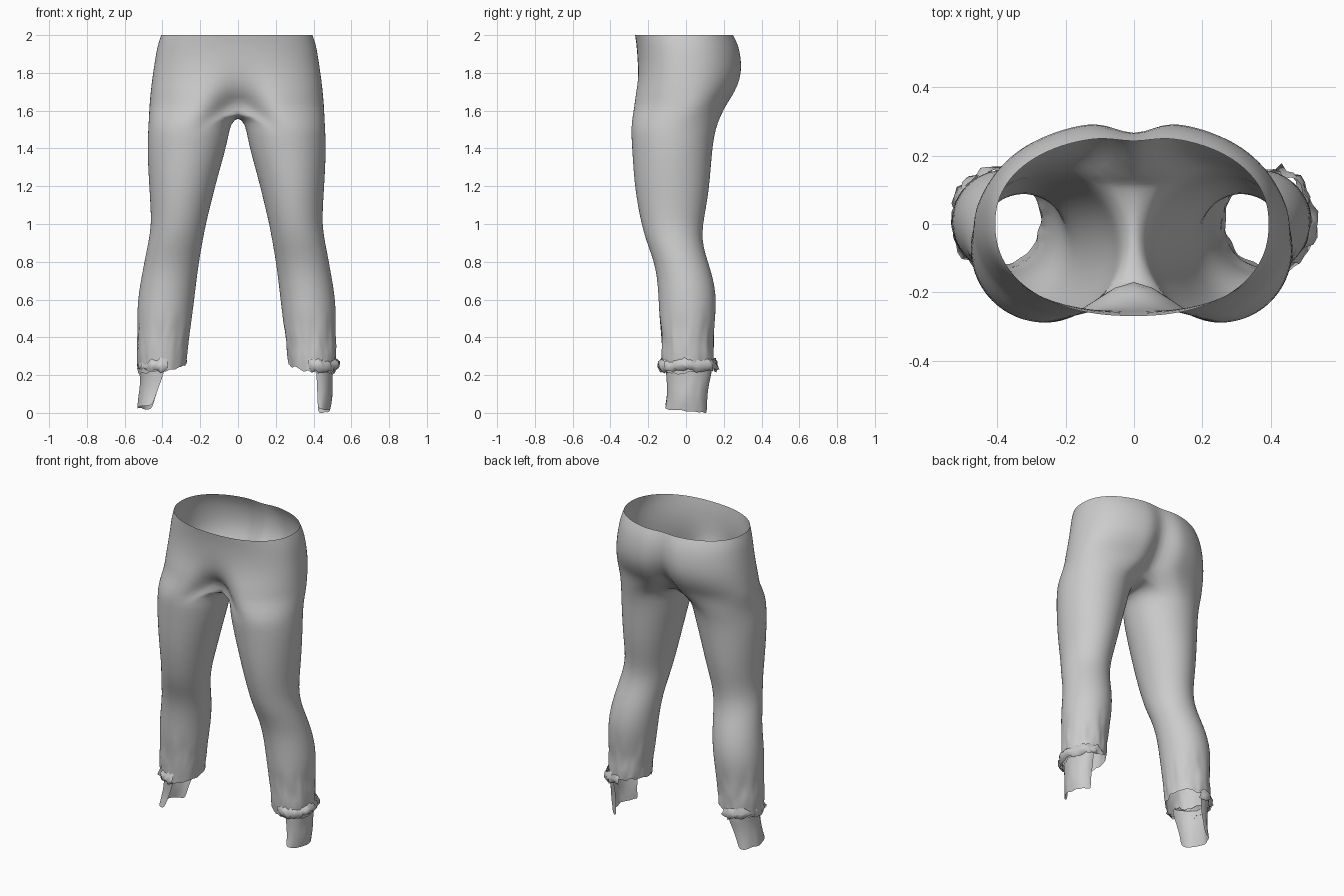
import bpy, bmesh, math, random

if "Cube" in bpy.data.objects:
    bpy.data.objects.remove(bpy.data.objects["Cube"])

random.seed(4)
N, M = 44, 28              # points round a leg, points on its outer arc
ARC = math.radians(115)

cloth = bpy.data.materials.new("grey cloth")
cloth.diffuse_color = (0.6, 0.6, 0.6, 1)
cloth.use_nodes = True
cloth.node_tree.nodes["Principled BSDF"].inputs["Base Color"].default_value = cloth.diffuse_color

# hips: z, half width, front depth, back depth, front dip, back dip
HIPS = [(2.00, .395, .270, .258, .00, .018), (1.95, .413, .262, .285, .00, .03),
        (1.88, .425, .257, .302, .00, .04), (1.80, .437, .262, .305, .01, .055),
        (1.73, .446, .278, .285, .04, .075), (1.67, .452, .296, .250, .10, .09),
        (1.62, .456, .305, .215, .17, .10)]
# legs: z, inner x, outer x, front y, back y
LEGS = [(1.53, .038, .460, -.291, .165), (1.46, .050, .464, -.289, .148),
        (1.38, .068, .465, -.284, .138), (1.28, .096, .461, -.278, .130),
        (1.18, .122, .455, -.268, .121), (1.08, .146, .449, -.252, .105),
        (1.00, .165, .447, -.235, .090), (.92, .180, .457, -.214, .085),
        (.84, .194, .474, -.183, .102), (.76, .206, .488, -.160, .130),
        (.68, .216, .503, -.150, .150), (.60, .225, .514, -.145, .160),
        (.52, .235, .518, -.142, .156), (.46, .244, .516, -.136, .150),
        (.40, .253, .518, -.132, .145), (.35, .257, .520, -.130, .144),
        (.30, .262, .518, -.130, .146), (.25, .266, .512, -.122, .143)]


def spow(v, e):
    return math.copysign(abs(v) ** e, v)


def finish(name, bm, levels=1):
    bmesh.ops.remove_doubles(bm, verts=bm.verts, dist=0.0005)
    bmesh.ops.recalc_face_normals(bm, faces=bm.faces)
    me = bpy.data.meshes.new(name)
    bm.to_mesh(me)
    bm.free()
    me.materials.append(cloth)
    for p in me.polygons:
        p.use_smooth = True
    ob = bpy.data.objects.new(name, me)
    bpy.context.collection.objects.link(ob)
    if levels:
        ob.modifiers.new("smooth", 'SUBSURF').levels = levels
        ob.modifiers["smooth"].render_levels = levels
    return ob


def bridge(bm, a, b, closed):
    n = len(a)
    for i in range(n if closed else n - 1):
        j = (i + 1) % n
        bm.faces.new((a[i], a[j], b[j], b[i]))


def hip_arc(z, w, front, back, fdip, bdip):
    pts = []
    for k in range(M + 1):
        u = math.pi * k / M
        x = w * spow(math.sin(u), .9) if 0 < k < M else 0
        c = spow(math.cos(u), .9)
        if c > 0:
            y = -front * c + fdip * math.exp(-(x / .11) ** 2)
        else:
            y = -back * c - bdip * math.exp(-(x / .06) ** 2)
        pts.append((x, y, z))
    return pts


def leg_ring(z, xi, xo, yf, yb):
    cx, cy, rx, ry = (xi + xo) / 2, (yf + yb) / 2, (xo - xi) / 2, (yb - yf) / 2
    pts = []
    for k in range(N):
        if k <= M:
            t = -ARC + 2 * ARC * k / M
        else:
            t = ARC + (2 * math.pi - 2 * ARC) * (k - M) / (N - M)
        j = random.uniform(-.006, .006) if z < .5 else 0      # wrinkles
        x = cx + (rx + j) * math.cos(t)
        h = z
        if z < .28:                                # slanted hem
            h = .235 - .03 * math.cos(t + .6) + j
        pts.append((x, cy + (ry + j) * math.sin(t), h + j))
    return pts


# trousers: hips and both legs in one open shell
bm = bmesh.new()
for side in (1, -1):
    sx = 1 if side > 0 else -1.03

    def add(pts):
        return [bm.verts.new((x * sx, y, z)) for x, y, z in pts]

    arcs = [add(hip_arc(*h)) for h in HIPS]
    for a, b in zip(arcs, arcs[1:]):
        bridge(bm, a, b, False)
    # crotch seam on the centre plane closes the last hip arc into a ring
    y0, y1 = arcs[-1][M].co.y, arcs[-1][0].co.y
    seam = []
    for k in range(1, N - M):
        f = k / (N - M)
        seam.append((0, y0 + (y1 - y0) * f, 1.62 - .05 * math.sin(math.pi * f) ** .6))
    prev = arcs[-1] + add(seam)
    for row in LEGS:
        ring = add(leg_ring(*row))
        bridge(bm, prev, ring, True)
        prev = ring
finish("trousers", bm)

# cuffs: outer half shells hanging under the hems
# z, inner x, outer x, front y, back y
CUFFS = {"right": [(.27, .42, .508, -.11, .14), (.21, .42, .500, -.105, .135),
                   (.15, .42, .500, -.10, .120), (.08, .42, .503, -.10, .112),
                   (.01, .42, .487, -.11, .110)],
         "left": [(.27, -.39, -.525, -.11, .14), (.21, -.395, -.520, -.105, .135),
                  (.15, -.415, -.515, -.10, .120), (.09, -.435, -.525, -.10, .112),
                  (.03, -.455, -.530, -.11, .110)]}
for side, rows in CUFFS.items():
    bm = bmesh.new()
    prev = None
    for z, xi, xo, yf, yb in rows:
        ring = []
        for k in range(15):
            t = -math.pi / 2 + math.pi * k / 14
            j = random.uniform(-.005, .005)
            ring.append(bm.verts.new((xi + (xo - xi) * math.cos(t) + j,
                                      (yf + yb) / 2 + (yb - yf) / 2 * math.sin(t),
                                      z + j - (.01 * math.sin(t) if z < .05 else 0))))
        if prev:
            bridge(bm, prev, ring, False)
        prev = ring
    finish(side + "_cuff", bm)

# crumpled bands: bunched cloth round the outside of each ankle
for side, s in (("right", 1), ("left", -1)):
    bm = bmesh.new()
    prev = None
    for z, r in ((.285, 0), (.265, .016), (.24, .020), (.222, 0)):
        ring = []
        for k in range(25):
            t = math.radians(-105 + 210 * k / 24)
            g = r + random.uniform(-.010, .014)
            ring.append(bm.verts.new((s * (.405 + (.106 + g) * math.cos(t)),
                                      .012 + (.135 + g) * math.sin(t),
                                      z + random.uniform(-.010, .010))))
        if prev:
            bridge(bm, prev, ring, False)
        prev = ring
    finish(side + "_crumpled_band", bm, 0)
